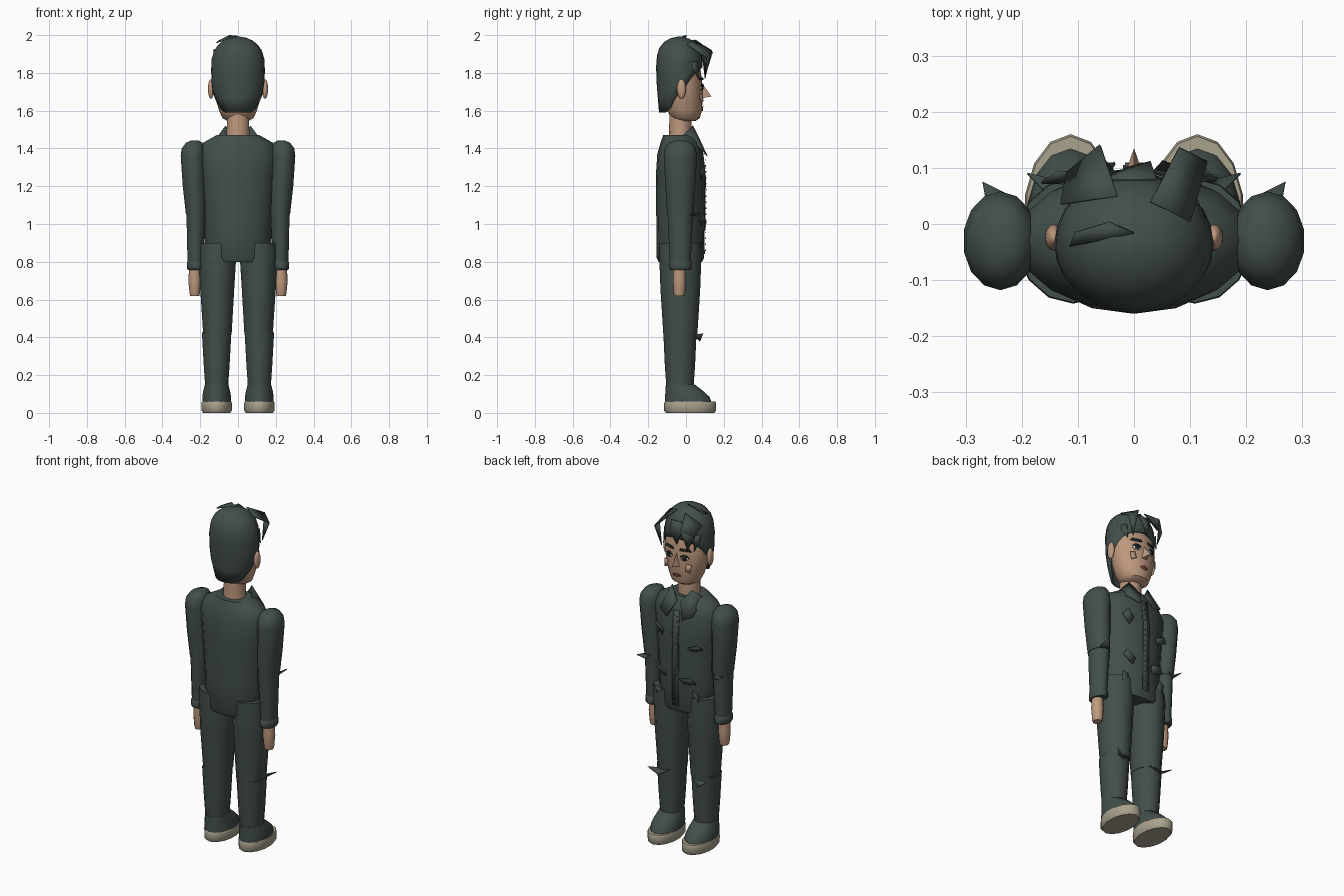
import bpy, math
from mathutils import Vector

if "Cube" in bpy.data.objects:
    bpy.data.objects.remove(bpy.data.objects["Cube"])


def material(name, *rgb):
    m = bpy.data.materials.new(name)
    m.use_nodes = True
    m.diffuse_color = (*rgb, 1)
    bsdf = m.node_tree.nodes["Principled BSDF"]
    bsdf.inputs["Base Color"].default_value = (*rgb, 1)
    bsdf.inputs["Roughness"].default_value = 0.8
    return m


CLOTH = material("dark green cloth", .055, .077, .069)
SKIN = material("skin", .52, .32, .21)
SOLE = material("pale rubber", .4, .36, .27)
WHITE = material("eye white", .7, .68, .62)
DARK = material("near black", .015, .02, .02)
LIP = material("lip brown", .28, .11, .08)
METAL = material("grey stud", .2, .2, .17)
SIDES = 14


def mesh(name, verts, faces, mat, angle=40):
    me = bpy.data.meshes.new(name)
    me.from_pydata(verts, [], faces)
    me.materials.append(mat)
    me.shade_smooth()
    me.set_sharp_from_angle(angle=math.radians(angle))
    ob = bpy.data.objects.new(name, me)
    bpy.context.collection.objects.link(ob)
    return ob


def loft(name, rings, mat, n=SIDES, cx=0, cy=0):
    """Closed tube through rings of (z, half width, half depth, x shift, y shift), bottom first."""
    verts = []
    for z, rx, ry, dx, dy in rings:
        for i in range(n):
            a = math.tau * i / n + math.pi / 2
            verts.append((cx + dx + rx * math.cos(a), cy + dy + ry * math.sin(a), z))
    faces = [(k * n + i, k * n + (i + 1) % n, (k + 1) * n + (i + 1) % n, (k + 1) * n + i)
             for k in range(len(rings) - 1) for i in range(n)]
    faces += [tuple(reversed(range(n))), tuple(range(len(verts) - n, len(verts)))]
    return mesh(name, verts, faces, mat)


def interp(table, x):
    """Values of a sorted table at x."""
    if x <= table[0][0]:
        return table[0][1:]
    for a, b in zip(table, table[1:]):
        if x <= b[0]:
            t = (x - a[0]) / (b[0] - a[0])
            return [p + (q - p) * t for p, q in zip(a[1:], b[1:])]
    return table[-1][1:]


def front_y(rings, x, z, cy):
    rx, ry, _, dy = interp(rings, z)
    return cy + dy + ry * math.sqrt(max(0, 1 - (x / rx) ** 2))


def plate(name, pts, mat, thick=.005):
    ob = mesh(name, pts, [tuple(range(len(pts)))], mat, 20)
    mod = ob.modifiers.new("thickness", "SOLIDIFY")
    mod.thickness, mod.offset = thick, 0
    return ob


def on_front(name, rings, cy, outline, mat, lift=.004):
    """Thin plate whose (x, z) outline lies on the front of a loft."""
    return plate(name, [(x, front_y(rings, x, z, cy) + lift, z) for x, z in outline], mat, .004)


# jacket body and neck
BODY_Y = -.03
BODY = [(.80, .165, .115, 0, 0), (.82, .175, .125, 0, 0), (1.0, .178, .127, 0, 0),
        (1.25, .195, .13, 0, 0), (1.37, .212, .122, 0, 0), (1.43, .185, .105, 0, 0),
        (1.472, .11, .085, 0, -.005)]
loft("jacket_body", BODY, CLOTH, 16, cy=BODY_Y)
loft("neck", [(1.44, .062, .06, 0, 0), (1.58, .06, .058, 0, 0)], SKIN, cy=BODY_Y)

# head
HEAD_Y = -.012
HEAD = [(1.545, .055, .05, 0, .012), (1.56, .082, .075, 0, .01), (1.6, .1, .092, 0, .004),
        (1.66, .118, .1, 0, 0), (1.73, .133, .1, 0, 0), (1.82, .13, .093, 0, -.004),
        (1.91, .1, .07, 0, -.01), (1.95, .04, .03, 0, -.02)]
loft("head", HEAD, SKIN, 20, cy=HEAD_Y)

# hair cap with a hem that rises from the nape to the forehead
HEM = [(-.6, 1.59), (-.35, 1.635), (-.1, 1.69), (.3, 1.73), (.6, 1.79), (1, 1.83)]
CAP = [(1.59, .1, .108), (1.65, .121, .113), (1.71, .138, .118), (1.8, .143, .124),
       (1.88, .139, .122), (1.93, .122, .108), (1.965, .09, .08), (1.985, .05, .045), (1.992, .01, .01)]
LEVELS = [0, .2, .4, .6, .75, .85, .93, .98, 1]
N = 24
verts = []
for t in LEVELS:
    for i in range(N):
        a = math.tau * i / N
        low = interp(HEM, math.sin(a))[0]
        z = low + (1.992 - low) * t
        rx, ry = interp(CAP, z)
        verts.append((rx * math.cos(a), -.035 + ry * math.sin(a), z))
faces = [(k * N + i, k * N + (i + 1) % N, (k + 1) * N + (i + 1) % N, (k + 1) * N + i)
         for k in range(len(LEVELS) - 1) for i in range(N)]
faces.append(tuple(range(len(verts) - N, len(verts))))
hair = mesh("hair_cap", verts, faces, CLOTH, 50)
shell = hair.modifiers.new("thickness", "SOLIDIFY")
shell.thickness, shell.offset = .012, -1

# loose locks of the fringe and crown
plate("fringe_lock_left", [(.03, .04, 1.975), (.1, .005, 1.95), (.13, .11, 1.88), (.08, .135, 1.92)], CLOTH)
plate("fringe_tip_left", [(.08, .135, 1.92), (.13, .11, 1.88), (.09, .1, 1.77)], CLOTH)
plate("fringe_lock_right", [(-.03, .05, 1.975), (-.13, .035, 1.92), (-.12, .09, 1.87), (-.06, .14, 1.91)], CLOTH)
plate("fringe_tip_right", [(-.06, .14, 1.91), (-.12, .09, 1.87), (-.08, .1, 1.78)], CLOTH)
plate("fringe_lock_middle", [(-.05, .08, 1.93), (.04, .08, 1.93), (.03, .11, 1.87), (-.01, .1, 1.8)], CLOTH)
plate("crown_lock", [(-.115, -.04, 1.96), (-.105, -.015, 1.968), (-.045, .003, 1.998), (0, -.016, 1.994)], CLOTH)
for s in (1, -1):
    plate("temple_lock", [(s * .125, .01, 1.86), (s * .1, .06, 1.86), (s * .1, .068, 1.77)], CLOTH)

# nose and mouth
mesh("nose", [(0, .085, 1.745), (-.02, .078, 1.665), (.02, .078, 1.665), (0, .135, 1.675)],
     [(0, 1, 3), (0, 3, 2), (1, 2, 3), (0, 2, 1)], SKIN, 10)
for name, z, h in (("upper_lip", 1.618, .006), ("lower_lip", 1.605, .006)):
    on_front(name, HEAD, HEAD_Y, [(-.028, 1.611), (0, z - h), (.028, 1.611), (0, z + h)], LIP)

# rows of metal studs beside the closing strip
strip = [(x, z) for x, z in ((-.02, .84), (.02, .84), (.02, 1.0), (.02, 1.25), (.02, 1.4),
                             (-.02, 1.4), (-.02, 1.25), (-.02, 1.0))]
on_front("closing_strip", BODY, BODY_Y, strip, CLOTH)
for k in range(17):
    z = .86 + k * .032
    for x in (-.012, .012):
        y = front_y(BODY, x, z, BODY_Y) + .007
        r = .004
        on_front("stud", BODY, BODY_Y, [(x - r, z), (x, z - r), (x + r, z), (x, z + r)], METAL, .008)

# raised shards of cloth on the chest, as (x, z, width, height, tilt)
SHARDS = [(.11, 1.27, .07, .05, .7), (-.12, 1.2, .08, .04, -.5), (.1, 1.02, .08, .04, .5),
          (-.08, 1.0, .08, .05, -.4), (-.12, .9, .045, .09, .2), (.12, .88, .045, .09, -.2)]
for x, z, w, h, tilt in SHARDS:
    c, d = math.cos(tilt), math.sin(tilt)
    y = front_y(BODY, x, z, BODY_Y)
    corners = [(-w / 2, -h / 2, .002), (w / 2, -h / 3, .002), (w / 2, h / 2, .025), (-w / 3, h / 3, .02)]
    plate("jacket_shard", [(x + u * c - v * d, y + o - .15 * abs(x) * u, z + u * d + v * c)
                           for u, v, o in corners], CLOTH)

# paired parts
for s, side in ((1, "left"), (-1, "right")):
    # arm
    ax, ay = .238 * s, -.03
    loft(side + "_upper_arm", [(1.05, .055, .07, -.016 * s, 0), (1.2, .062, .079, -.006 * s, 0),
         (1.36, .067, .088, 0, 0), (1.4, .063, .082, -.001 * s, 0), (1.43, .045, .06, -.006 * s, 0),
         (1.442, .02, .027, -.01 * s, 0)], CLOTH, cx=ax, cy=ay)
    loft(side + "_forearm", [(.79, .042, .055, -.012 * s, 0), (.95, .048, .063, -.014 * s, 0),
         (1.065, .052, .068, -.016 * s, 0)], CLOTH, cx=ax, cy=ay)
    loft(side + "_cuff", [(.757, .04, .053, 0, 0), (.765, .046, .06, 0, 0), (.795, .046, .06, 0, 0),
         (.805, .04, .053, 0, 0)], CLOTH, cx=.226 * s, cy=ay)
    loft(side + "_hand", [(.62, .024, .026, 0, 0), (.63, .027, .03, 0, 0), (.7, .034, .034, 0, 0),
         (.78, .029, .033, 0, 0)], SKIN, 12, cx=.229 * s, cy=-.035)
    plate("elbow_shard", [(.2 * s, .03, 1.07), (.26 * s, .02, 1.05), (.27 * s, .075, 1.06), (.23 * s, .055, 1.04)], CLOTH)

    # leg
    lx = .113 * s
    loft(side + "_thigh", [(.415, .077, .09, -.004 * s, 0), (.65, .092, .105, -.003 * s, 0),
         (.84, .102, .112, -.005 * s, 0), (.9, .1, .11, -.005 * s, 0)], CLOTH, cx=lx, cy=-.03)
    loft(side + "_shin", [(.11, .06, .07, 0, 0), (.25, .07, .08, 0, 0), (.425, .08, .088, 0, 0)],
         CLOTH, cx=lx, cy=-.032)
    plate("knee_shard", [(.07 * s, .05, .42), (.14 * s, .04, .41), (.19 * s, .09, .42), (.13 * s, .075, .38)], CLOTH)

    # shoe
    loft(side + "_shoe", [(.055, .078, .124, 0, .012), (.085, .078, .118, 0, .006),
         (.115, .073, .1, 0, -.008), (.15, .064, .077, 0, -.03)], CLOTH, cx=lx)
    loft(side + "_sole", [(0, .074, .128, 0, 0), (.012, .082, .138, 0, 0), (.05, .083, .138, 0, 0),
         (.06, .08, .134, 0, 0)], SOLE, cx=lx, cy=.022)

    # collar flap
    plate(side + "_collar", [(.105 * s, -.02, 1.465), (.065 * s, .035, 1.52), (.012 * s, .07, 1.45),
          (.05 * s, .112, 1.36), (.11 * s, .09, 1.39)], CLOTH)

    # ear
    bpy.ops.mesh.primitive_uv_sphere_add(segments=12, ring_count=8, location=(.143 * s, -.024, 1.715))
    ear = bpy.context.object
    ear.name = side + "_ear"
    ear.scale = (.016, .024, .052)
    ear.data.materials.append(SKIN)
    ear.data.shade_smooth()

    # eye, brow and cheek
    ex = .05 * s
    on_front(side + "_eye", HEAD, HEAD_Y, [(ex - .024, 1.72), (ex - .01, 1.708), (ex + .012, 1.708),
             (ex + .024, 1.722), (ex + .008, 1.734), (ex - .01, 1.734)], WHITE)
    on_front(side + "_iris", HEAD, HEAD_Y, [(ex + .012 * math.cos(k * math.pi / 4),
             1.721 + .012 * math.sin(k * math.pi / 4)) for k in range(8)], DARK, .007)
    on_front(side + "_lash", HEAD, HEAD_Y, [(ex - .026, 1.728), (ex + .026, 1.728),
             (ex + .01, 1.741), (ex - .01, 1.741)], DARK, .008)
    on_front(side + "_brow", HEAD, HEAD_Y, [(.02 * s, 1.762), (.085 * s, 1.762),
             (.075 * s, 1.777), (.022 * s, 1.775)], DARK, .008)
    plate(side + "_cheek", [(.062 * s, .085, 1.69), (.088 * s, .072, 1.685), (.084 * s, .08, 1.64),
          (.06 * s, .092, 1.65)], SKIN, .004)
